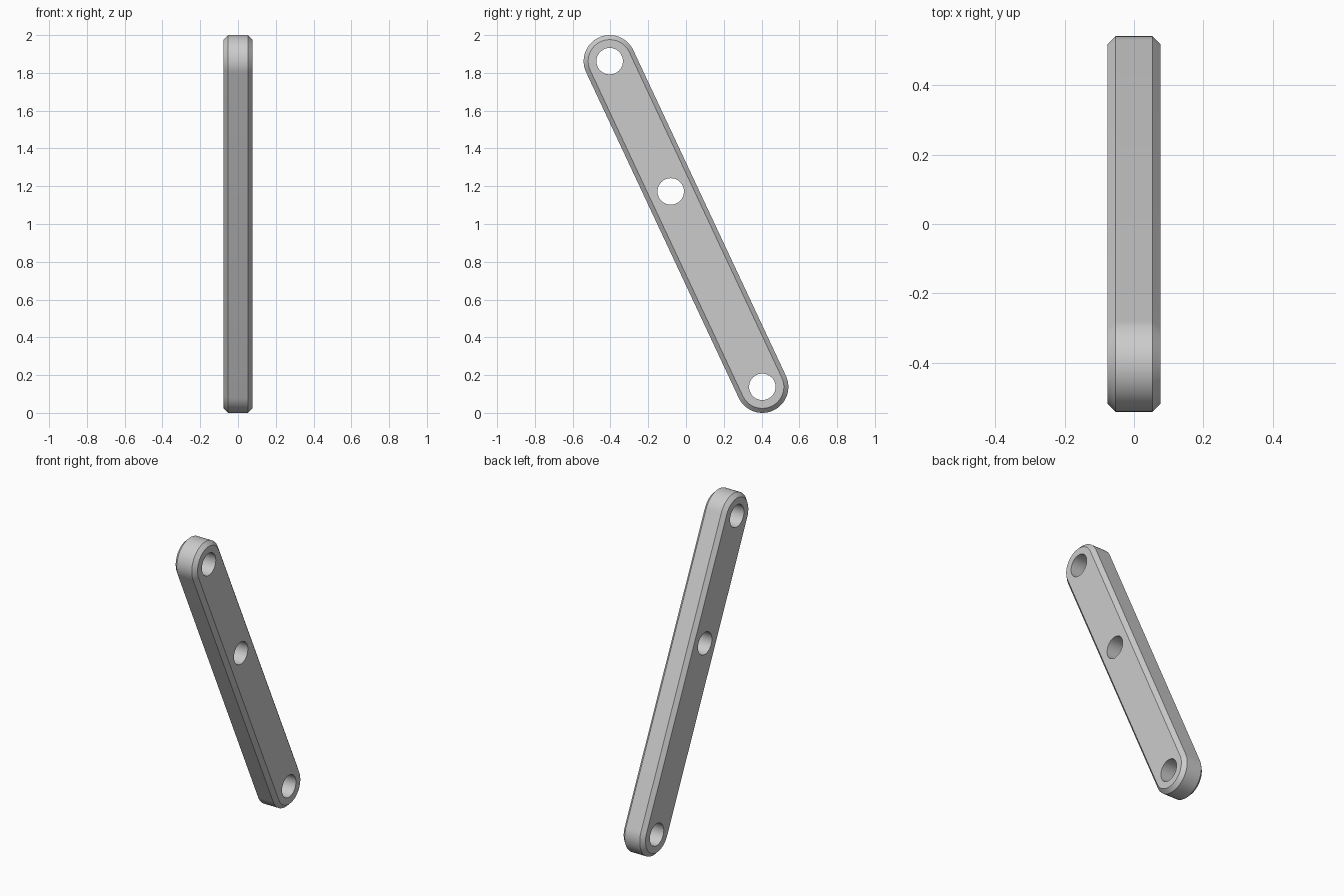
import bpy
import bmesh
from math import atan2, cos, sin, pi
from mathutils import Vector

cube = bpy.data.objects.get("Cube")
if cube:
    bpy.data.objects.remove(cube, do_unlink=True)

# Main dimensions, in (y, z) for the flat outline and x for the thickness
TOP = Vector((-0.404, 1.862))
BOTTOM = Vector((0.404, 0.138))
RADIUS = 0.138
HOLE_RADIUS = 0.07
HALF_THICKNESS = 0.077
CHAMFER = 0.024
ARC_STEPS = 32

bm = bmesh.new()


def add_ring(points, x):
    """Closed loop of edges at depth x."""
    verts = [bm.verts.new((x, p.x, p.y)) for p in points]
    edges = [bm.edges.new((a, b)) for a, b in zip(verts, verts[1:] + verts[:1])]
    return verts, edges


def join_rings(a, b):
    """Wall of quads between two loops."""
    n = len(a)
    for i in range(n):
        j = (i + 1) % n
        bm.faces.new((a[i], a[j], b[j], b[i]))


def arc(centre, radius, start, sweep, steps):
    return [centre + radius * Vector((cos(start + sweep * i / steps),
                                      sin(start + sweep * i / steps)))
            for i in range(steps + 1)]


def slot(radius):
    """Straight bar outline with round ends."""
    axis = TOP - BOTTOM
    side = atan2(axis.y, axis.x) - pi / 2
    return (arc(TOP, radius, side, pi, ARC_STEPS)
            + arc(BOTTOM, radius, side + pi, pi, ARC_STEPS))


# Chamfered outer wall
inner = RADIUS - CHAMFER
shoulder = HALF_THICKNESS - CHAMFER
sections = [(inner, -HALF_THICKNESS), (RADIUS, -shoulder),
            (RADIUS, shoulder), (inner, HALF_THICKNESS)]
rings = [add_ring(slot(r), x) for r, x in sections]
for (a, _), (b, _) in zip(rings, rings[1:]):
    join_rings(a, b)

# Three through holes
cap_edges = [list(rings[0][1]), list(rings[-1][1])]
for t in (0, 0.4, 1):
    circle = arc(TOP.lerp(BOTTOM, t), HOLE_RADIUS, 0, 2 * pi, 2 * ARC_STEPS)[:-1]
    ends = [add_ring(circle, x) for x in (-HALF_THICKNESS, HALF_THICKNESS)]
    join_rings(ends[0][0], ends[1][0])
    for edges, (_, ring_edges) in zip(cap_edges, ends):
        edges.extend(ring_edges)

# Flat side faces around the holes
for edges, sign in zip(cap_edges, (-1, 1)):
    bmesh.ops.triangle_fill(bm, edges=edges, use_beauty=True, use_dissolve=False,
                            normal=(sign, 0, 0))
bmesh.ops.recalc_face_normals(bm, faces=bm.faces[:])

mesh = bpy.data.meshes.new("link_bar")
bm.to_mesh(mesh)
bm.free()
bar = bpy.data.objects.new("link_bar", mesh)
bpy.context.collection.objects.link(bar)

# Plain grey finish
grey = bpy.data.materials.new("light_grey")
grey.use_nodes = True
colour = (0.6, 0.6, 0.6, 1)
grey.diffuse_color = colour
grey.node_tree.nodes["Principled BSDF"].inputs["Base Color"].default_value = colour
mesh.materials.append(grey)

# Smooth round ends and holes, sharp chamfer edges
bpy.ops.object.select_all(action="DESELECT")
bar.select_set(True)
bpy.context.view_layer.objects.active = bar
bpy.ops.object.shade_smooth_by_angle(angle=pi / 6)
